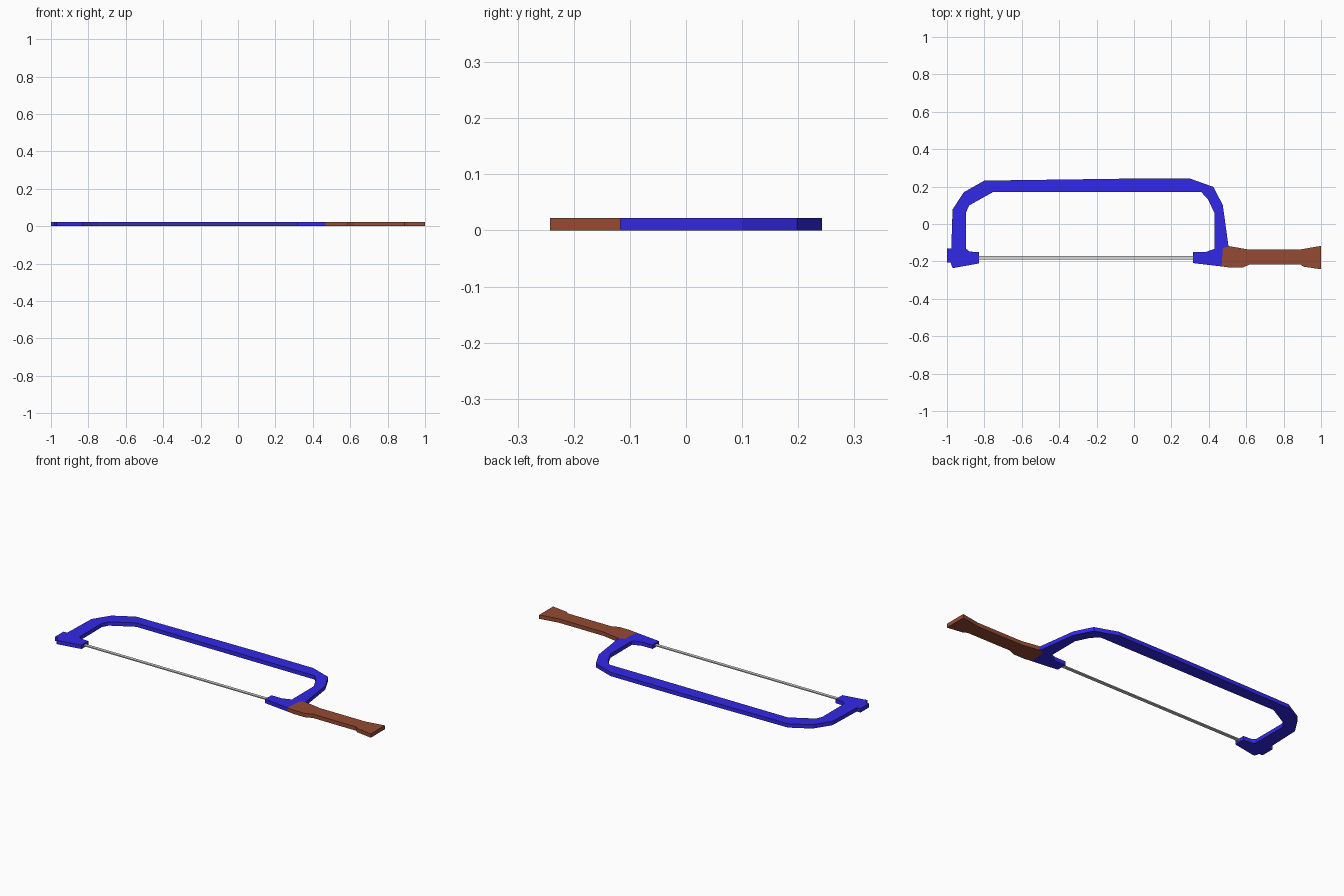
import bpy, bmesh

if "Cube" in bpy.data.objects:
    bpy.data.objects.remove(bpy.data.objects["Cube"])

THICK = 0.022


def material(name, rgb):
    m = bpy.data.materials.new(name)
    m.diffuse_color = (*rgb, 1)
    m.use_nodes = True
    m.node_tree.nodes["Principled BSDF"].inputs["Base Color"].default_value = m.diffuse_color
    return m


def plate(name, outline, mat, z0=0.0, z1=THICK):
    """Extrude a flat outline from z0 to z1."""
    bm = bmesh.new()
    face = bm.faces.new([bm.verts.new((x, y, z0)) for x, y in outline])
    ext = bmesh.ops.extrude_face_region(bm, geom=[face], use_keep_orig=True)
    top = [g for g in ext["geom"] if isinstance(g, bmesh.types.BMVert)]
    bmesh.ops.translate(bm, verts=top, vec=(0, 0, z1 - z0))
    bm.normal_update()
    bmesh.ops.triangulate(bm, faces=[f for f in bm.faces if len(f.verts) > 4])
    bmesh.ops.recalc_face_normals(bm, faces=bm.faces)
    me = bpy.data.meshes.new(name)
    bm.to_mesh(me)
    bm.free()
    me.materials.append(mat)
    ob = bpy.data.objects.new(name, me)
    bpy.context.collection.objects.link(ob)
    return ob


blue = material("blue paint", (0.033, 0.022, 0.81))
brown = material("brown wood", (0.30, 0.07, 0.033))
grey = material("grey steel", (0.66, 0.66, 0.67))

# Bow frame with both blade clamps
plate("frame", [
    # left clamp
    (-1, -0.13), (-1, -0.207), (-0.98, -0.207), (-0.97, -0.236),
    (-0.83, -0.211), (-0.83, -0.151), (-0.88, -0.147), (-0.897, -0.133),
    # inside of the bow
    (-0.897, 0.065), (-0.88, 0.1), (-0.755, 0.17), (0.36, 0.17),
    (0.395, 0.132), (0.43, 0.06), (0.43, -0.133),
    # right clamp
    (0.38, -0.151), (0.315, -0.151), (0.315, -0.209), (0.468, -0.227),
    (0.475, -0.13), (0.505, -0.118),
    # outside of the bow
    (0.475, 0.1), (0.425, 0.198), (0.302, 0.242), (-0.075, 0.242),
    (-0.8, 0.232), (-0.91, 0.17), (-0.97, 0.078), (-0.977, -0.13),
], blue)

# Handle
plate("handle", [
    (0.475, -0.13), (0.468, -0.227), (0.515, -0.233), (0.58, -0.233),
    (0.62, -0.216), (0.89, -0.216), (0.905, -0.228), (1, -0.242),
    (1, -0.117), (0.89, -0.136), (0.61, -0.136), (0.505, -0.118),
], brown)

# Thin flat blade between the clamps
plate("blade", [(-0.85, -0.19), (0.335, -0.19), (0.335, -0.172), (-0.85, -0.172)],
      grey, 0.008, 0.014)
